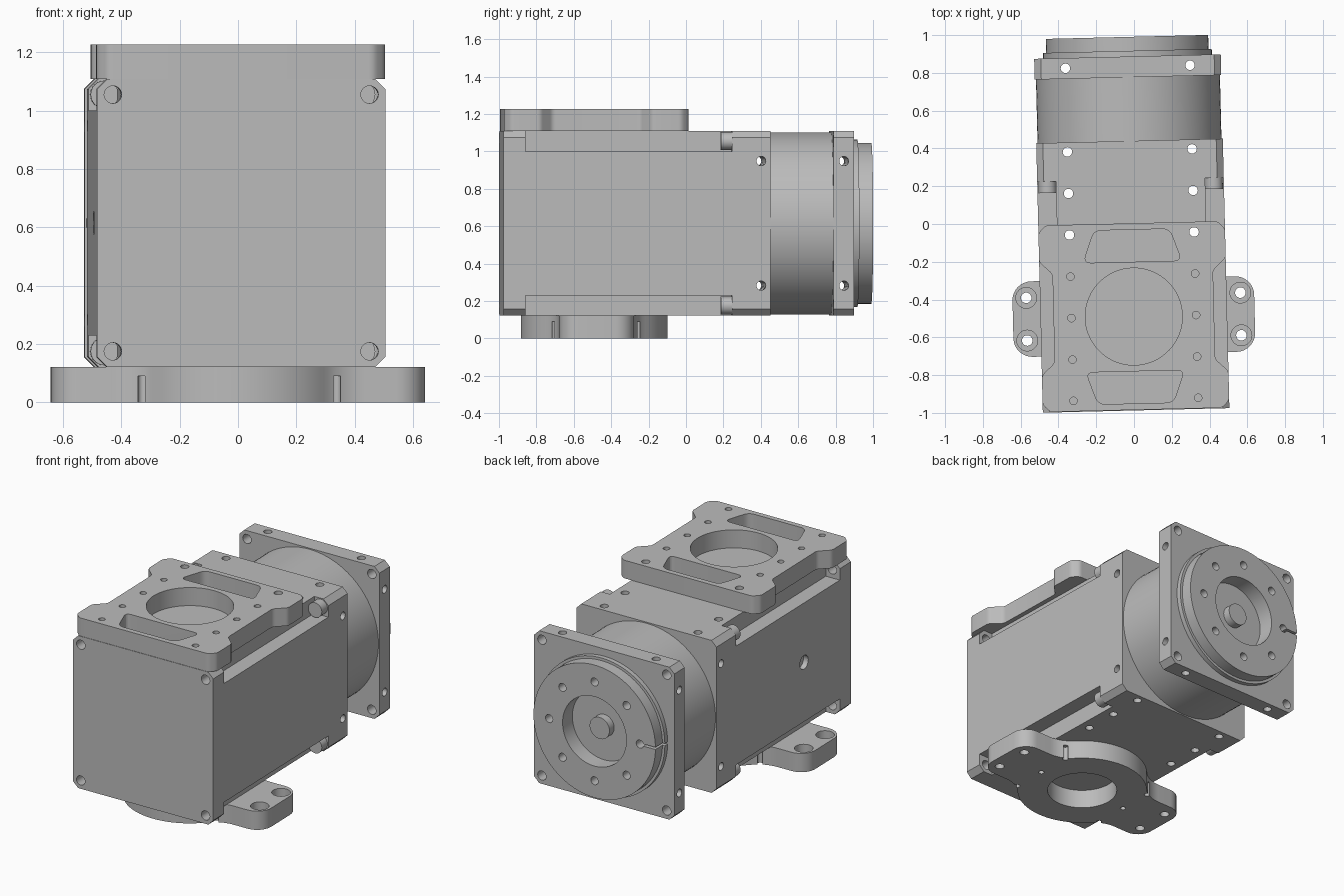
import bpy, bmesh, math
from mathutils import Matrix, Vector

if "Cube" in bpy.data.objects:
    bpy.data.objects.remove(bpy.data.objects["Cube"])

CZ = 0.615          # height of the main axis
PY = -0.49          # centre of both mounting plates along the body
PLACE = Matrix.Rotation(math.radians(1.4), 4, 'Z') @ Matrix.Translation((-0.013, 0, 0))
grey = bpy.data.materials.new("machined_grey")
grey.diffuse_color = (0.5, 0.5, 0.5, 1)
grey.use_nodes = True
grey.node_tree.nodes["Principled BSDF"].inputs["Base Color"].default_value = grey.diffuse_color


def arc(cx, cy, r, a0, a1, n):
    return [(cx + r * math.cos(math.radians(a0 + (a1 - a0) * i / n)),
             cy + r * math.sin(math.radians(a0 + (a1 - a0) * i / n))) for i in range(n + 1)]


def circle(cx, cy, r, n=20):
    return arc(cx, cy, r, 0, 360, n)[:-1]


def rect(x0, x1, y0, y1):
    return [(x0, y0), (x1, y0), (x1, y1), (x0, y1)]


def rounded(pts, r, n=5):
    out = []
    for i, p in enumerate(pts):
        p, a, b = Vector(p), Vector(pts[i - 1]), Vector(pts[(i + 1) % len(pts)])
        s, e = p + (a - p).normalized() * r, p + (b - p).normalized() * r
        for k in range(n + 1):
            t = k / n
            out.append(tuple(s * (1 - t) ** 2 + p * 2 * t * (1 - t) + e * t * t))
    return out


def solid(name, pieces):
    """Each piece is (profile, axis, start, end)."""
    bm = bmesh.new()
    put = {'X': lambda u, v, w: (w, u, v),
           'Y': lambda u, v, w: (u, w, v),
           'Z': lambda u, v, w: (u, v, w)}
    for prof, axis, a, b in pieces:
        lo = [bm.verts.new(put[axis](u, v, a)) for u, v in prof]
        hi = [bm.verts.new(put[axis](u, v, b)) for u, v in prof]
        bm.faces.new(lo)
        bm.faces.new(hi)
        for i in range(len(lo)):
            j = (i + 1) % len(lo)
            bm.faces.new((lo[i], lo[j], hi[j], hi[i]))
    bmesh.ops.recalc_face_normals(bm, faces=bm.faces)
    me = bpy.data.meshes.new(name)
    bm.to_mesh(me)
    bm.free()
    ob = bpy.data.objects.new(name, me)
    bpy.context.collection.objects.link(ob)
    return ob


def part(name, pieces, *cuts):
    ob = solid(name, pieces)
    helpers = []
    for group in cuts:
        c = solid("cutter", group)
        c.hide_render = True
        m = ob.modifiers.new("cut", 'BOOLEAN')
        m.operation, m.solver, m.object = 'DIFFERENCE', 'EXACT', c
        helpers.append(c)
    if cuts:
        dg = bpy.context.evaluated_depsgraph_get()
        me = bpy.data.meshes.new_from_object(ob.evaluated_get(dg))
        ob.modifiers.clear()
        ob.data = me
        for c in helpers:
            bpy.data.objects.remove(c)
    ob.data.transform(PLACE)
    ob.data.materials.clear()
    ob.data.materials.append(grey)
    bpy.ops.object.select_all(action='DESELECT')
    ob.select_set(True)
    bpy.context.view_layer.objects.active = ob
    bpy.ops.object.shade_smooth_by_angle(angle=math.radians(25))
    return ob


S = (-1, 1)
H, C = 0.494, 0.035
octagon = [(-H, CZ - H + C), (-H + C, CZ - H), (H - C, CZ - H), (H, CZ - H + C),
           (H, CZ + H - C), (H - C, CZ + H), (-H + C, CZ + H), (-H, CZ + H - C)]


def upright_holes(ys, r=0.025, z0=-0.1, z1=1.4):
    return [(circle(s * 0.33, y, r), 'Z', z0, z1) for s in S for y in ys]


def cross_holes(y):
    return [(circle(y, CZ + s * 0.333, 0.025), 'X', -0.7, 0.7) for s in S]


def corner_holes(y0, y1):
    return [(circle(s * 0.44, CZ + t * 0.44, 0.03), 'Y', y0, y1) for s in S for t in S]


# Main housing with corner channels, screw holes and a side port
channels = [(rect(*sorted((s * 0.395, s * 0.6)), *sorted((CZ + t * 0.385, CZ + t * 0.6))),
             'Y', -0.87, 0.235) for s in S for t in S]
part("housing", [(octagon, 'Y', -0.987, 0.44)],
     channels, corner_holes(-1.1, -0.8), upright_holes((-0.05, 0.17, 0.39)),
     cross_holes(0.39), [(circle(PY, CZ, 0.045), 'X', -0.6, -0.46)])

# Screw heads at the rear of the channels
part("channel_screws", [(circle(s * 0.44, CZ + t * 0.44, 0.048, 24), 'Y', 0.175, 0.235)
                        for s in S for t in S])

# Round gear section and square rear flange
part("gear_barrel", [(circle(0, CZ, 0.487, 96), 'Y', 0.44, 0.78)])
part("rear_flange", [(octagon, 'Y', 0.777, 0.887)],
     corner_holes(0.7, 1.0), upright_holes((0.833,)), cross_holes(0.833))

# Output disc: stepped rim, bolt circle, central recess and a thin slot
bolts = [(circle(0.32 * math.cos(i * math.pi / 4), CZ + 0.32 * math.sin(i * math.pi / 4), 0.026),
          'Y', 0.8, 1.1) for i in range(8)]
recess = [(circle(0, CZ, 0.225, 64), 'Y', 0.8, 1.1)]
slot = [(rect(-0.6, -0.32, CZ - 0.007, CZ + 0.007), 'Y', 0.8, 1.1)]
part("disc_base", [(circle(0, CZ, 0.447, 96), 'Y', 0.887, 0.917)], bolts + recess, slot)
part("output_disc", [(circle(0, CZ, 0.43, 96), 'Y', 0.917, 0.991)], bolts + recess, slot)
part("output_stub", [(circle(0, CZ, 0.07, 40), 'Y', 0.887, 0.937)])

# Top mounting plate with waisted sides
side = [(0.455, -0.494), (0.494, -0.455), (0.494, -0.3), (0.425, -0.235)]
half = side + [(x, -y) for x, y in reversed(side)]
outline = half + [(-x, -y) for x, y in half]
outline = rounded([(x, y + PY) for x, y in outline], 0.018, 4)
windows = [(rounded([(-0.26, PY + s * 0.29), (0.26, PY + s * 0.29),
                     (0.2, PY + s * 0.46), (-0.2, PY + s * 0.46)], 0.04), 'Z', 1.0, 1.4) for s in S]
part("top_plate", [(outline, 'Z', CZ + H, 1.226)],
     windows + [(circle(0, PY, 0.257, 72), 'Z', 1.0, 1.4)],
     upright_holes((-0.05,), 0.025, 1.0) + upright_holes((-0.27, PY, -0.71, -0.928), 0.02, 1.0))

# Bottom mounting flange: round plate blended into two ears
R, F, EW, EL, ER = 0.392, 0.2, 0.2, 0.64, 0.1
fx = math.sqrt((R + F) ** 2 - (EW + F) ** 2)
th = math.degrees(math.atan2(EW + F, fx))
quarter = (arc(0, 0, R, 88, th, 14)[:-1] + arc(fx, EW + F, F, 180 + th, 270, 8)
           + arc(EL - ER, EW - ER, ER, 90, 0, 8))
half = quarter + [(x, -y) for x, y in reversed(quarter)]
outline = [(x, y + PY) for x, y in half + [(-x, -y) for x, y in half]]
ears = [(s * 0.567, PY + t * 0.113) for s in S for t in S]
part("bottom_flange", [(outline, 'Z', 0, CZ - H)],
     [(circle(0, PY, 0.21, 64), 'Z', -0.1, 0.3)]
     + [(circle(x, y, 0.028), 'Z', -0.1, 0.3) for x, y in ears]
     + upright_holes((PY - 0.22, PY, PY + 0.22), 0.017, -0.1, 0.09),
     [(circle(x, y, 0.055, 28), 'Z', 0.07, 0.3) for x, y in ears])
